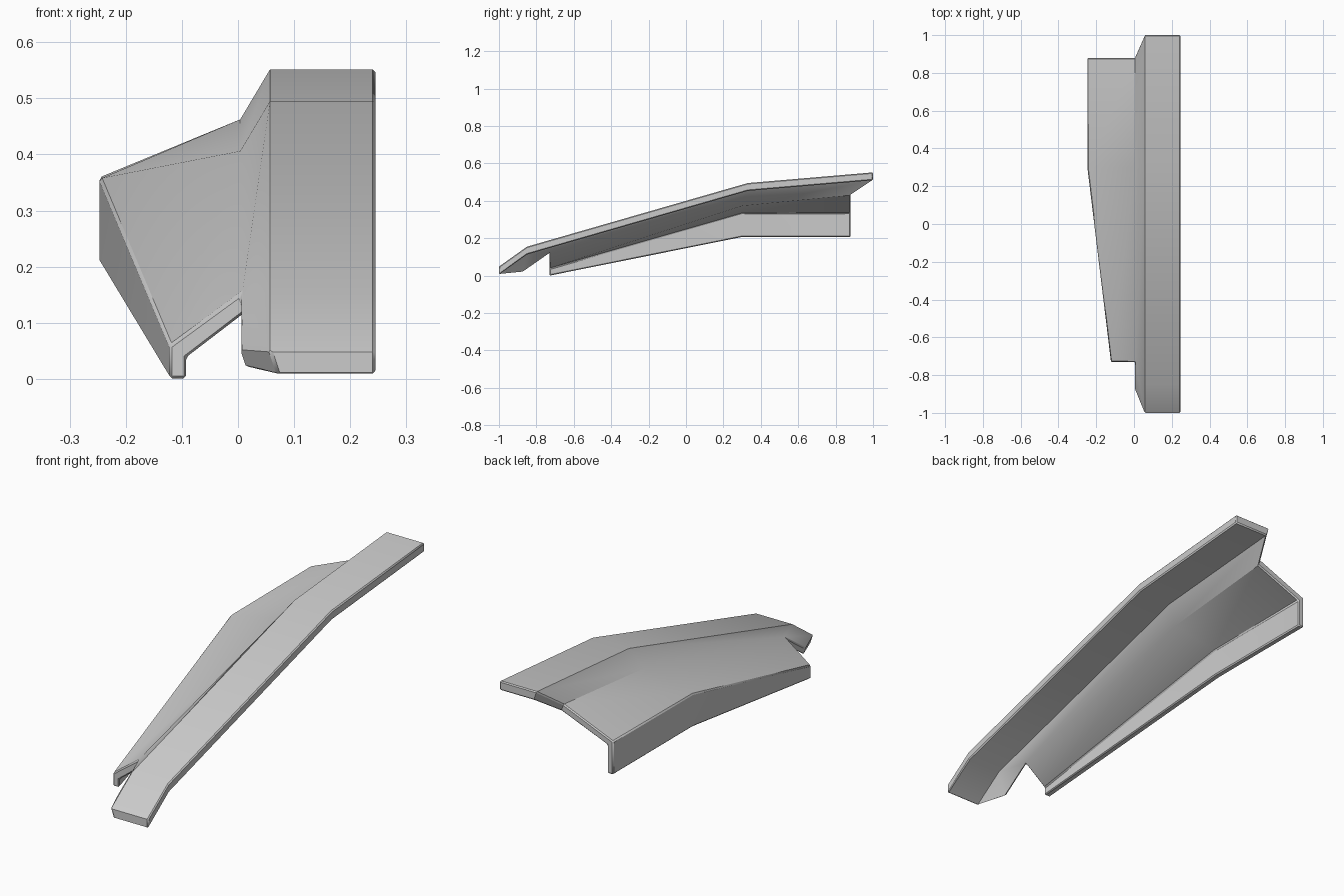
import bpy, bmesh
from mathutils import Vector

if "Cube" in bpy.data.objects:
    bpy.data.objects.remove(bpy.data.objects["Cube"])

# Lengthwise profile lines of the outer skin, from left flange to right edge:
# inner skin offset, then points (x, y, z) from front to back
strip = [(-1, .048), (-.85, .155), (.33, .495), (1, .552)]
lines = [
    ((.03, 0, 0), [(-.122, -.73, 0), (-.247, .3, .207), (-.247, .88, .207)]),
    ((.03, 0, -.023), [(-.122, -.73, .06), (-.247, .3, .357), (-.247, .88, .359)]),
    ((.011, 0, -.033), [(.004, -.87, .052), (.004, -.73, .152), (.004, .3, .406), (.004, .88, .463)]),
    ((.014, 0, -.042), [(.057, y, z) for y, z in strip]),
    ((0, 0, -.042), [(.245, y, z) for y, z in strip]),
]

bm = bmesh.new()
outer, inner = [], []
for offset, points in lines:
    o = [bm.verts.new(p) for p in points]
    i = [bm.verts.new(Vector(p) + Vector(offset)) for p in points]
    # Short lines start one station later, at the notch
    pad = [None] * (4 - len(points))
    outer.append(pad + o)
    inner.append(pad + i)


def skin(grid):
    faces = []
    for a, b in zip(grid, grid[1:]):
        for k in range(3):
            quad = (a[k], a[k + 1], b[k + 1], b[k])
            if None not in quad:
                faces.append(bm.faces.new(quad))
    return faces


# Two skins joined by a rim
top = skin(outer)
skin(inner)
partner = {o: i for oc, ic in zip(outer, inner) for o, i in zip(oc, ic) if o}
for e in {e for f in top for e in f.edges}:
    if len(e.link_faces) == 1:
        a, b = e.verts
        bm.faces.new((a, b, partner[b], partner[a]))
bmesh.ops.recalc_face_normals(bm, faces=bm.faces)

mesh = bpy.data.meshes.new("stepped_cover_panel")
bm.to_mesh(mesh)
bm.free()
panel = bpy.data.objects.new("stepped_cover_panel", mesh)
bpy.context.collection.objects.link(panel)

# Softened rim edges
bevel = panel.modifiers.new("edge_bevel", 'BEVEL')
bevel.width = .005
bevel.segments = 1
bevel.limit_method = 'ANGLE'
bevel.angle_limit = 1.0
bpy.context.view_layer.objects.active = panel
panel.select_set(True)
bpy.ops.object.shade_smooth_by_angle(angle=.5)
